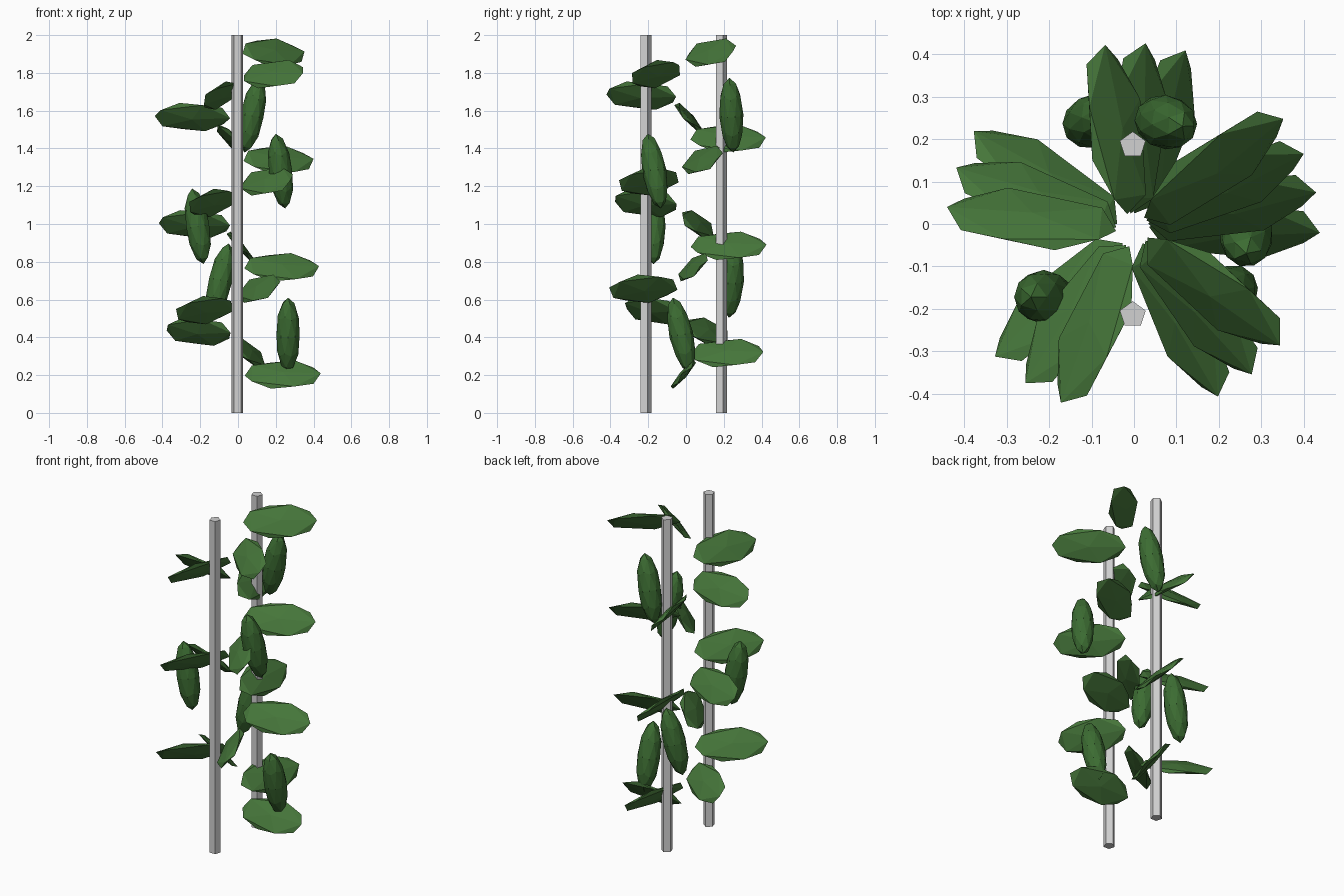
import bpy
import math
from mathutils import Vector, Euler

cube = bpy.data.objects.get("Cube")
if cube:
    bpy.data.objects.remove(cube, do_unlink=True)

ORIGIN = Vector((-0.003, -0.014, 0))


def make_material(name, rgb):
    mat = bpy.data.materials.new(name)
    mat.use_nodes = True
    colour = (*rgb, 1)
    mat.diffuse_color = colour
    bsdf = next(n for n in mat.node_tree.nodes if n.type == "BSDF_PRINCIPLED")
    bsdf.inputs["Base Color"].default_value = colour
    bsdf.inputs["Roughness"].default_value = 0.8
    return mat


leaf_green = make_material("leaf green", (0.06, 0.18, 0.042))
fruit_green = make_material("fruit green", (0.045, 0.15, 0.032))
pole_grey = make_material("pole grey", (0.64, 0.64, 0.64))


def finish(name, mat):
    obj = bpy.context.object
    obj.name = name
    obj.data.materials.append(mat)
    return obj


def add_ball(name, mat, detail, location, scale, rotation):
    bpy.ops.mesh.primitive_ico_sphere_add(
        subdivisions=detail, radius=1, location=location, rotation=rotation)
    obj = finish(name, mat)
    obj.scale = scale
    return obj


# Two five-sided support poles
for name, y in (("front_pole", -0.2), ("back_pole", 0.2)):
    bpy.ops.mesh.primitive_cylinder_add(
        vertices=5, radius=0.032, depth=2, location=ORIGIN + Vector((0, y, 1)))
    finish(name, pole_grey)

# Flat leaves climbing in a spiral, each rolled about its own length
for i in range(16):
    angle = 1.3 * i
    out = Vector((math.cos(angle), math.sin(angle), 0)) * 0.24
    height = Vector((0, 0, 0.203 + 0.1136 * i))
    add_ball(f"leaf_{i + 1}", leaf_green, 1, ORIGIN + out + height,
             (0.225, 0.108, 0.02), Euler((0.85, 0, angle)))

# Hanging fruit: centre, then sideways lean of the upper end
fruits = [
    ((0.265, -0.025, 0.413), (0.0, -0.045)),
    ((-0.093, 0.243, 0.70), (0.045, 0.015)),
    ((-0.213, -0.172, 0.988), (-0.03, 0.0)),
    ((0.225, -0.168, 1.28), (-0.025, -0.035)),
    ((0.075, 0.24, 1.576), (0.04, -0.01)),
]
for i, (centre, lean) in enumerate(fruits):
    axis = Vector((*lean, 0.2))
    add_ball(f"fruit_{i + 1}", fruit_green, 2, centre, (0.064, 0.064, 0.202),
             Vector((0, 0, 1)).rotation_difference(axis).to_euler())
